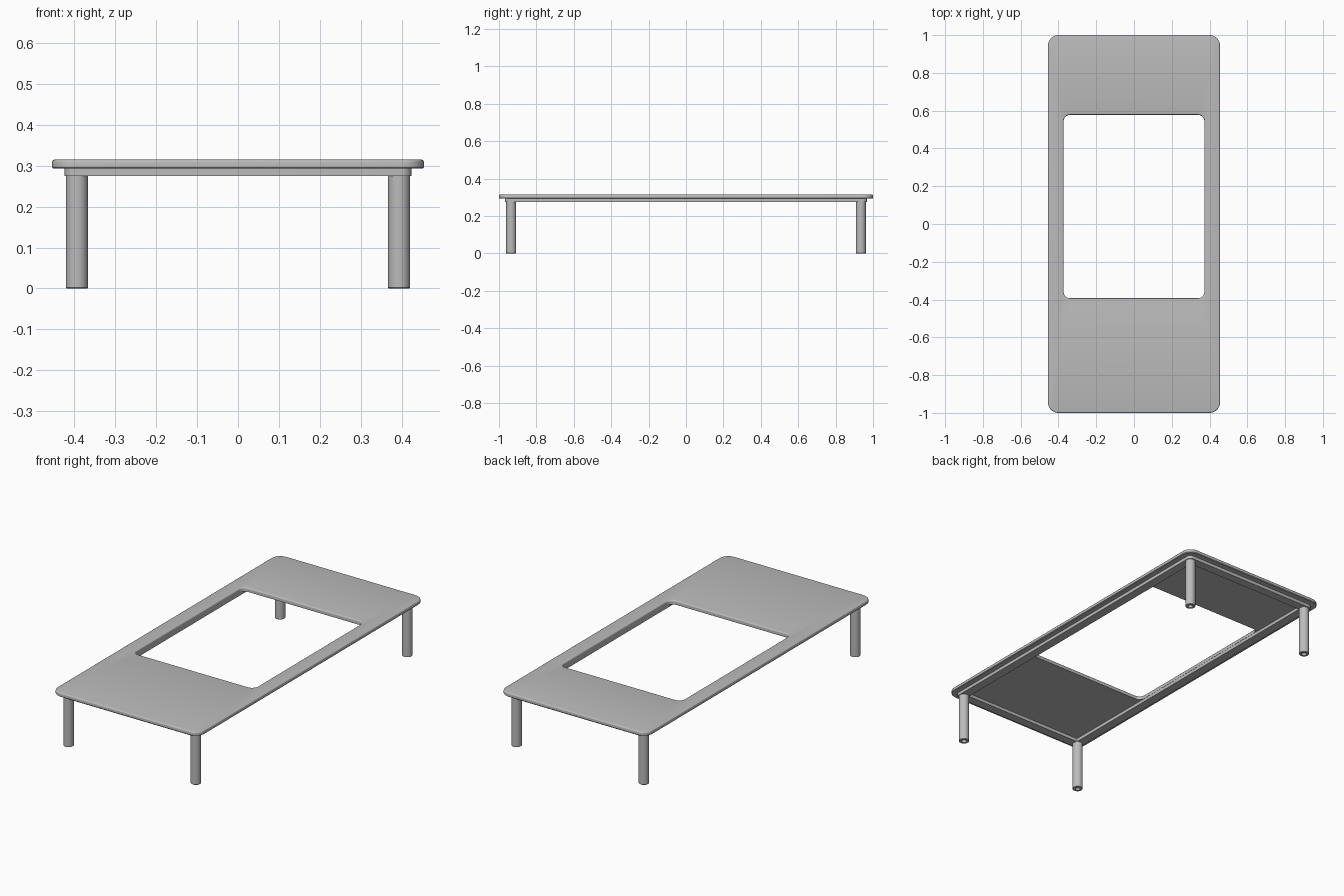
import bpy, bmesh, math

if "Cube" in bpy.data.objects:
    bpy.data.objects.remove(bpy.data.objects["Cube"])

gray = bpy.data.materials.new("table gray")
gray.diffuse_color = (0.5, 0.5, 0.5, 1)
gray.use_nodes = True
gray.node_tree.nodes["Principled BSDF"].inputs["Base Color"].default_value = gray.diffuse_color


def rounded_rect(x0, x1, y0, y1, r, z, n=8):
    pts = []
    corners = [(x1 - r, y1 - r), (x0 + r, y1 - r), (x0 + r, y0 + r), (x1 - r, y0 + r)]
    for k, (cx, cy) in enumerate(corners):
        for i in range(n + 1):
            a = math.pi / 2 * (k + i / n)
            pts.append((cx + r * math.cos(a), cy + r * math.sin(a), z))
    return pts


def circle(cx, cy, r, z, n=32):
    return [(cx + r * math.cos(2 * math.pi * i / n), cy + r * math.sin(2 * math.pi * i / n), z)
            for i in range(n)]


def skin(name, loops, closed):
    """Bridge equal-length loops; closed joins last to first, otherwise cap both ends."""
    bm = bmesh.new()
    rows = [[bm.verts.new(p) for p in loop] for loop in loops]
    n = len(rows[0])
    pairs = list(zip(rows, rows[1:])) + ([(rows[-1], rows[0])] if closed else [])
    for a, b in pairs:
        for i in range(n):
            j = (i + 1) % n
            bm.faces.new((a[i], a[j], b[j], b[i]))
    if not closed:
        bm.faces.new(rows[0])
        bm.faces.new(rows[-1])
    bmesh.ops.recalc_face_normals(bm, faces=bm.faces)
    mesh = bpy.data.meshes.new(name)
    bm.to_mesh(mesh)
    bm.free()
    mesh.materials.append(gray)
    ob = bpy.data.objects.new(name, mesh)
    bpy.context.collection.objects.link(ob)
    bpy.ops.object.select_all(action='DESELECT')
    bpy.context.view_layer.objects.active = ob
    ob.select_set(True)
    bpy.ops.object.shade_smooth_by_angle(angle=math.radians(35))
    return ob


# Table top with an off-centre opening and softened upper edges
def outer(d, z):
    return rounded_rect(-0.455 + d, 0.455 - d, -1 + d, 1 - d, 0.055 - d, z)


def opening(d, z):
    return rounded_rect(-0.373 - d, 0.373 + d, -0.393 - d, 0.578 + d, 0.035 + d, z)


BOTTOM, TOP, R = 0.293, 0.315, 0.007
arc = [(R * (1 - math.cos(t)), TOP - R * (1 - math.sin(t)))
       for t in (0, math.pi / 8, math.pi / 4, 3 * math.pi / 8, math.pi / 2)]
skin("table_top",
     [outer(0.003, BOTTOM), outer(0, BOTTOM + 0.003)] + [outer(d, z) for d, z in arc]
     + [opening(d, z) for d, z in reversed(arc)] + [opening(0, BOTTOM)], True)


# Frame under the top
def frame_loop(d, r, z):
    return rounded_rect(-0.424 + d, 0.424 - d, -0.967 + d, 0.967 - d, r, z)


skin("under_frame", [frame_loop(0, 0.025, 0.275), frame_loop(0, 0.025, BOTTOM),
                     frame_loop(0.05, 0.004, BOTTOM), frame_loop(0.05, 0.004, 0.275)], True)

# Round legs with a recessed hole in the foot
for sx, side in ((-1, "left"), (1, "right")):
    for sy, end in ((-1, "front"), (1, "back")):
        cx, cy = sx * 0.394, sy * 0.935
        skin(f"{end}_{side}_leg",
             [circle(cx, cy, r, z) for r, z in
              ((0.027, 0.28), (0.027, 0.002), (0.025, 0), (0.013, 0), (0.013, 0.02))], False)
